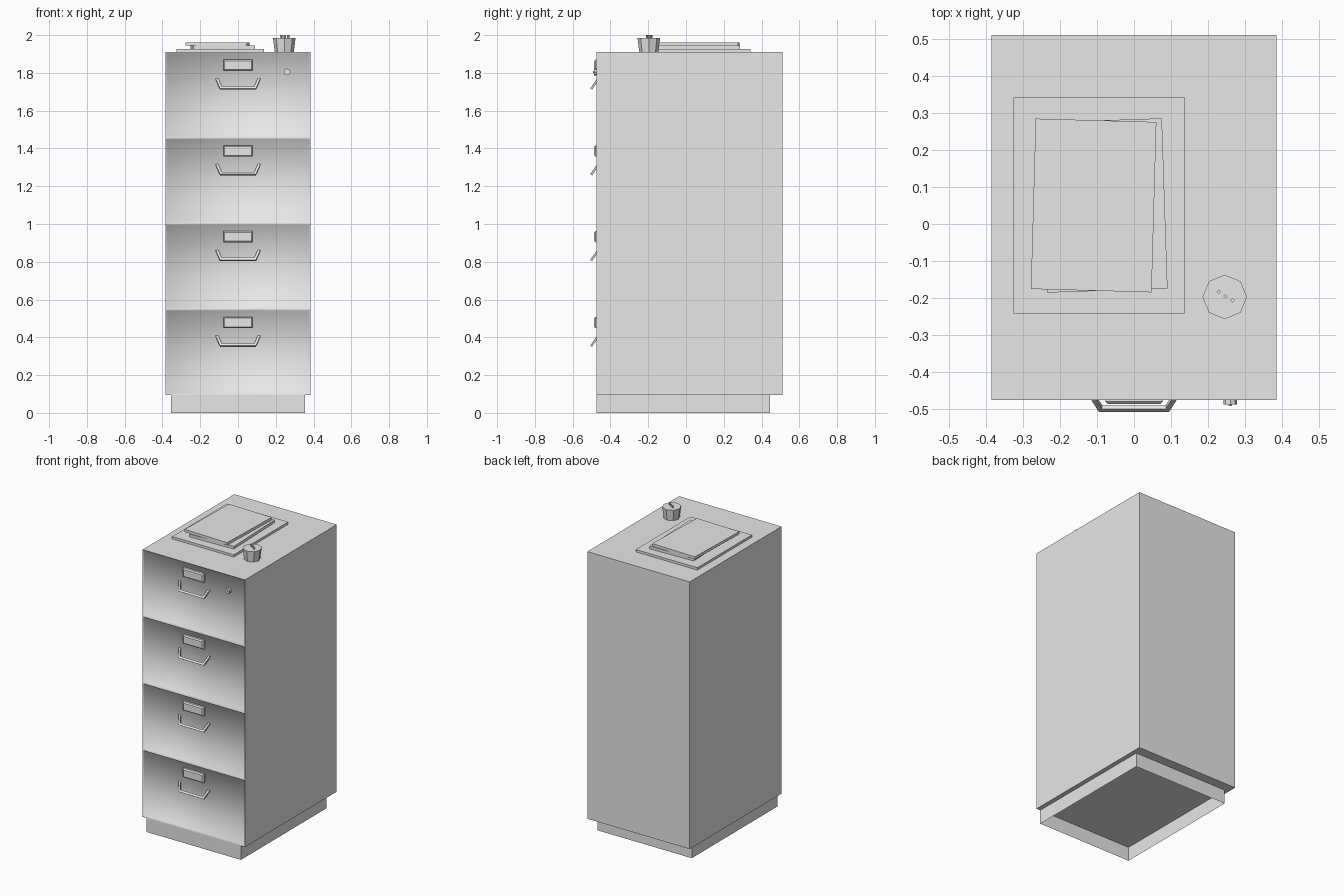
import bpy, bmesh, math
from mathutils import Matrix, Vector

if "Cube" in bpy.data.objects:
    bpy.data.objects.remove(bpy.data.objects["Cube"])

grey = bpy.data.materials.new("plain_grey")
grey.diffuse_color = (0.8, 0.8, 0.8, 1)
grey.use_nodes = True
grey.node_tree.nodes["Principled BSDF"].inputs["Base Color"].default_value = grey.diffuse_color


def finish(name, bm, smooth=False):
    me = bpy.data.meshes.new(name)
    bm.to_mesh(me)
    bm.free()
    me.materials.append(grey)
    for p in me.polygons:
        p.use_smooth = smooth
    ob = bpy.data.objects.new(name, me)
    bpy.context.collection.objects.link(ob)
    return ob


def box_bm(lo, hi, turn=0):
    bm = bmesh.new()
    size = [b - a for a, b in zip(lo, hi)]
    mid = [(a + b) / 2 for a, b in zip(lo, hi)]
    m = Matrix.Translation(mid) @ Matrix.Rotation(math.radians(turn), 4, 'Z') @ Matrix.Diagonal((*size, 1))
    bmesh.ops.create_cube(bm, size=1, matrix=m)
    return bm


def drop_faces(bm, direction):
    d = Vector(direction)
    bm.normal_update()
    gone = [f for f in bm.faces if f.normal.dot(d) > 0.9]
    bmesh.ops.delete(bm, geom=gone, context='FACES_ONLY')


def cone(name, loc, r1, r2, height, sides, axis='Z'):
    bm = bmesh.new()
    rot = Matrix.Rotation(math.radians(90), 4, 'X') if axis == 'Y' else Matrix()
    bmesh.ops.create_cone(bm, cap_ends=True, segments=sides, radius1=r1, radius2=r2,
                          depth=height, matrix=Matrix.Translation(loc) @ rot)
    return finish(name, bm)


# Cabinet shell, open at the front where the drawers sit
W, FRONT, BACK, Z0, Z1 = 0.385, -0.475, 0.51, 0.095, 1.91
bm = box_bm((-W, FRONT, Z0), (W, BACK, Z1))
drop_faces(bm, (0, -1, 0))
finish("cabinet_shell", bm)

# Plinth: thin walls, open underneath
bm = box_bm((-0.355, FRONT, 0), (0.355, 0.445, Z0))
drop_faces(bm, (0, 0, -1))
drop_faces(bm, (0, 0, 1))
finish("plinth", bm)


# Drawer front: thin rim around a slightly sunken, smooth panel
def drawer_front(name, z0, z1):
    bm = bmesh.new()
    loops = []
    for inset, depth in ((0, 0), (0.003, 0), (0.008, 0.01)):
        x, a, b, y = W - inset, z0 + inset, z1 - inset, FRONT + depth
        loops.append([bm.verts.new(c) for c in ((-x, y, a), (x, y, a), (x, y, b), (-x, y, b))])
    for o, n in zip(loops, loops[1:]):
        for i in range(4):
            j = (i + 1) % 4
            bm.faces.new((o[i], o[j], n[j], n[i]))
    bm.faces.new(loops[-1])
    finish(name, bm, smooth=True)


# Handle: flat bent bar leaning out and down
def handle(name, z):
    outer = [(-0.118, 0), (-0.095, 1), (0.095, 1), (0.118, 0)]
    inner = [(-0.104, 0), (-0.086, 0.78), (0.086, 0.78), (0.104, 0)]
    start, drop = Vector((0, -0.466, z)), Vector((0, -0.036, -0.053))
    off = Vector((0, -0.84, 0.54)) * 0.006
    bm = bmesh.new()
    rings = []
    for (xo, vo), (xi, vi) in zip(outer, inner):
        po = start + drop * vo + Vector((xo, 0, 0))
        pi = start + drop * vi + Vector((xi, 0, 0))
        rings.append([bm.verts.new(p) for p in (po + off, pi + off, pi - off, po - off)])
    for a, b in zip(rings, rings[1:]):
        for i in range(4):
            j = (i + 1) % 4
            bm.faces.new((a[i], a[j], b[j], b[i]))
    bm.faces.new(rings[0])
    bm.faces.new(rings[-1])
    bmesh.ops.recalc_face_normals(bm, faces=bm.faces)
    finish(name, bm)


step = (Z1 - Z0) / 4
for k in range(4):
    z0 = Z0 + k * step
    z1 = z0 + step
    drawer_front(f"drawer_front_{k + 1}", z0, z1)
    handle(f"drawer_handle_{k + 1}", z1 - 0.143)
    # Label holder with a bevelled face
    bm = box_bm((-0.078, -0.486, z1 - 0.1), (0.078, -0.464, z1 - 0.04))
    edges = [e for e in bm.edges if all(v.co.y < -0.48 for v in e.verts)]
    bmesh.ops.bevel(bm, geom=edges, offset=0.007, segments=1, affect='EDGES')
    finish(f"label_holder_{k + 1}", bm)

# Lock on the top drawer
cone("lock", (0.26, -0.476, 1.805), 0.018, 0.018, 0.022, 8, 'Y')
cone("lock_core", (0.26, -0.484, 1.805), 0.006, 0.006, 0.016, 6, 'Y')

# Folder and two skewed paper stacks on top
finish("folder", box_bm((-0.325, -0.242, Z1), (0.138, 0.342, 1.926)))
finish("lower_papers", box_bm((-0.243, -0.18, 1.926), (0.083, 0.28, 1.944), 1.9))
finish("upper_papers", box_bm((-0.272, -0.18, 1.944), (0.054, 0.28, 1.962), -1.6))

# Pen cup with three pens
cone("pen_cup", (0.245, -0.197, 1.947), 0.05, 0.06, 0.076, 8)
for i, (x, y) in enumerate(((0.229, -0.183), (0.247, -0.195), (0.266, -0.207))):
    cone(f"pen_{i + 1}", (x, y, 1.98), 0.006, 0.006, 0.04, 4)
